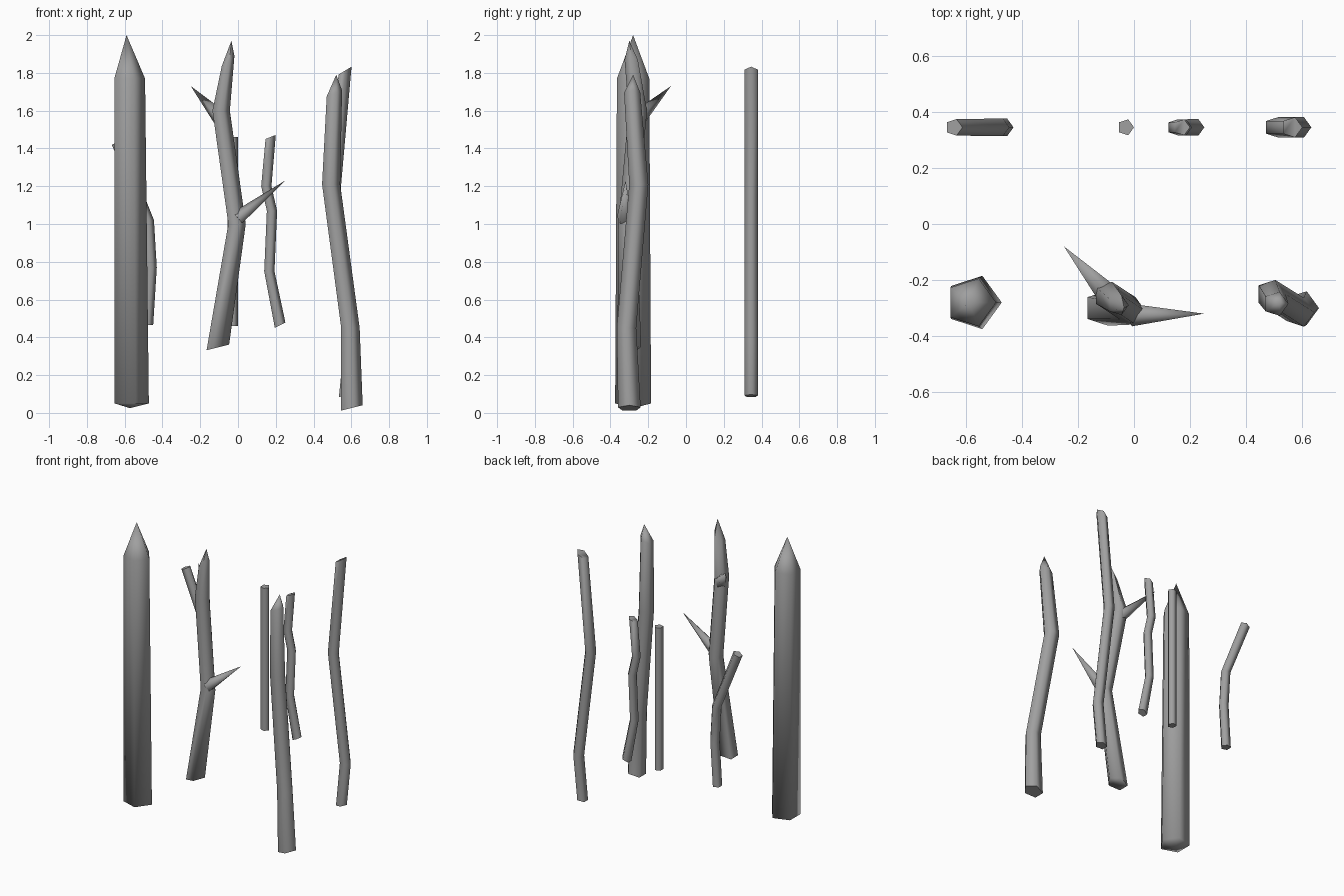
import bpy, bmesh, math
from mathutils import Vector

cube = bpy.data.objects.get("Cube")
if cube:
    bpy.data.objects.remove(cube, do_unlink=True)

SIDES = 5
wood = bpy.data.materials.new("grey_wood")
wood.use_nodes = True
grey = (0.35, 0.35, 0.35, 1)
wood.diffuse_color = grey
wood.node_tree.nodes["Principled BSDF"].inputs["Base Color"].default_value = grey


def finish(name, bm):
    """Turn a bmesh into a smooth-sided object with crisp ends."""
    bmesh.ops.recalc_face_normals(bm, faces=bm.faces)
    mesh = bpy.data.meshes.new(name)
    bm.to_mesh(mesh)
    bm.free()
    mesh.materials.append(wood)
    obj = bpy.data.objects.new(name, mesh)
    bpy.context.collection.objects.link(obj)
    bpy.ops.object.select_all(action='DESELECT')
    obj.select_set(True)
    bpy.context.view_layer.objects.active = obj
    bpy.ops.object.shade_smooth_by_angle(angle=math.radians(76))


def stick(name, path, low_slope=0, high_slope=0, tip=None, base_tip=None):
    """Loft five-sided rings (x, y, z, radius); ends may be slanted or pointed."""
    bm = bmesh.new()
    rings = []
    for i, (x, y, z, r) in enumerate(path):
        slope = low_slope if i == 0 else high_slope if i == len(path) - 1 else 0
        ring = []
        for k in range(SIDES):
            a = math.tau * k / SIDES
            dx, dy = r * math.cos(a), r * math.sin(a)
            ring.append(bm.verts.new((x + dx, y + dy, z + slope * dx)))
        rings.append(ring)
    for a, b in zip(rings, rings[1:]):
        for k in range(SIDES):
            n = (k + 1) % SIDES
            bm.faces.new((a[k], a[n], b[n], b[k]))
    for ring, point in ((rings[0], base_tip), (rings[-1], tip)):
        if point:
            apex = bm.verts.new(point)
            for k in range(SIDES):
                bm.faces.new((ring[k], ring[(k + 1) % SIDES], apex))
        else:
            bm.faces.new(ring)
    finish(name, bm)


def thorn(name, base, tip, radius):
    """Sharp spike from base to tip."""
    base, tip = Vector(base), Vector(tip)
    axis = tip - base
    bm = bmesh.new()
    bmesh.ops.create_cone(bm, cap_ends=True, segments=SIDES, radius1=radius,
                          radius2=0, depth=axis.length)
    bmesh.ops.remove_doubles(bm, verts=bm.verts, dist=0.0001)
    turn = axis.to_track_quat('Z', 'Y').to_matrix()
    for v in bm.verts:
        v.co = turn @ v.co + (base + tip) / 2
    finish(name, bm)


# Front row: sharpened stakes
stick("thick_post", [(-.572, -.28, .05, .1), (-.582, -.28, 1.77, .09)],
      tip=(-.59, -.28, 2), base_tip=(-.572, -.28, .025))

stick("thorny_stake",
      [(-.113, -.3, .345, .066), (-.01, -.31, 1, .051),
       (-.094, -.255, 1.6, .051), (-.056, -.29, 1.86, .037)],
      low_slope=.25, high_slope=.8, tip=(-.035, -.3, 1.97))
thorn("upper_thorn", (-.09, -.255, 1.56), (-.25, -.08, 1.73), .045)
thorn("lower_thorn", (.0, -.325, 1.03), (.25, -.32, 1.23), .042)

stick("crooked_stake",
      [(.597, -.3, .025, .063), (.59, -.315, .45, .054),
       (.488, -.25, 1.21, .053), (.506, -.285, 1.69, .045)],
      low_slope=.25, high_slope=.4, tip=(.52, -.28, 1.79))

# Back row: thin sticks with cut ends
BACK = .345
stick("bent_stick",
      [(-.482, BACK, .465, .033), (-.463, BACK, .77, .033),
       (-.478, BACK, 1.02, .033), (-.643, BACK, 1.43, .031)],
      high_slope=.4)
stick("straight_stick", [(-.03, BACK, .46, .03), (-.03, BACK, 1.46, .03)])
stick("wavy_stick",
      [(.22, BACK, .463, .031), (.163, BACK, .75, .03), (.177, BACK, 1.07, .03),
       (.147, BACK, 1.2, .03), (.17, BACK, 1.46, .03)],
      low_slope=.5, high_slope=.4)
stick("crooked_stick",
      [(.565, BACK, .09, .038), (.595, BACK, .39, .038),
       (.502, BACK, 1.14, .038), (.563, BACK, 1.81, .038)],
      low_slope=.2, high_slope=.6)
